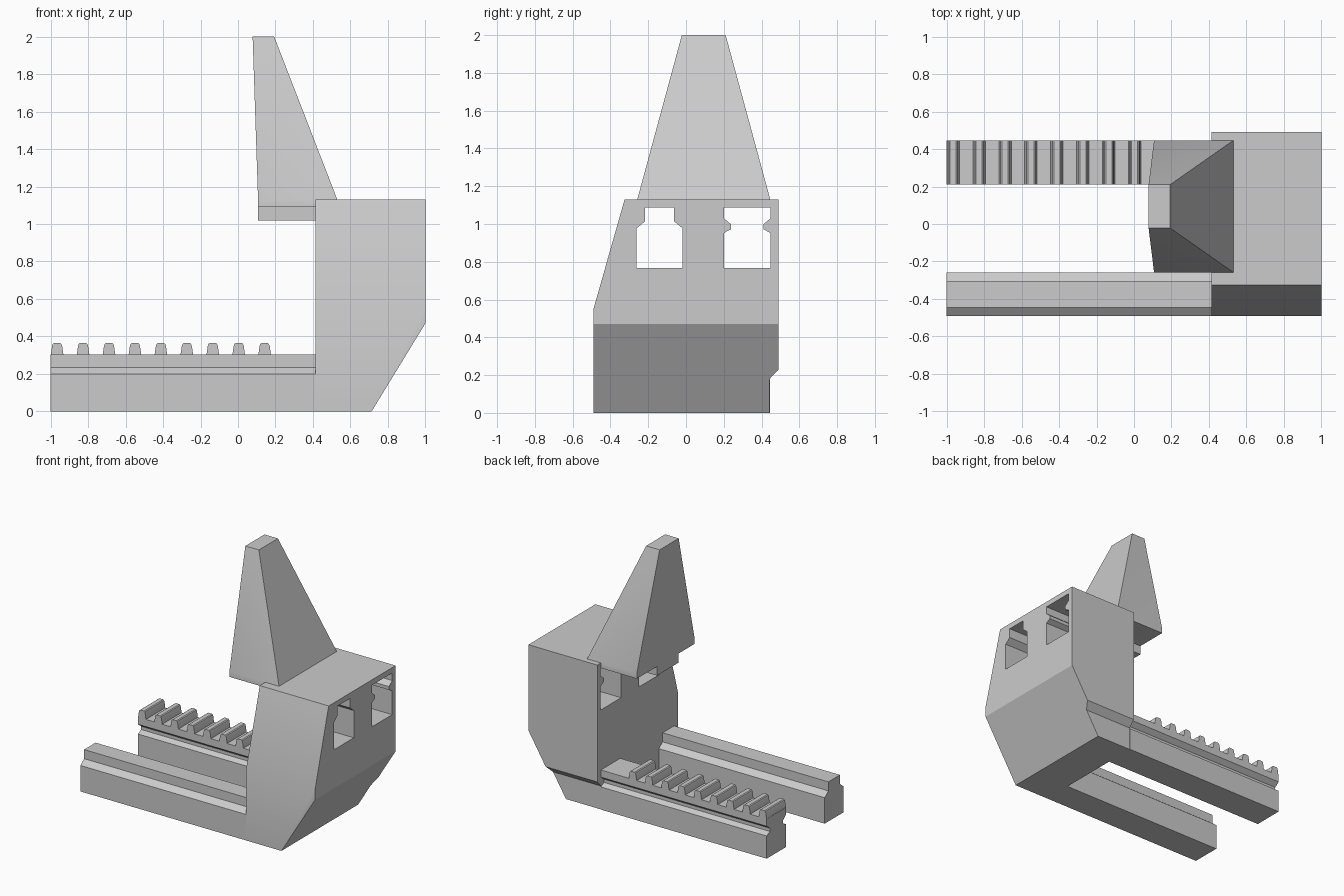
import bpy, bmesh, math
from mathutils import Vector

if "Cube" in bpy.data.objects:
    bpy.data.objects.remove(bpy.data.objects["Cube"])

grey = bpy.data.materials.new("plain grey")
grey.use_nodes = True
grey.diffuse_color = (0.6, 0.6, 0.6, 1)
grey.node_tree.nodes["Principled BSDF"].inputs["Base Color"].default_value = (0.6, 0.6, 0.6, 1)


def finish(name, bm, smooth=True):
    """Turn a bmesh into a named, shaded object."""
    bmesh.ops.recalc_face_normals(bm, faces=bm.faces)
    mesh = bpy.data.meshes.new(name)
    bm.to_mesh(mesh)
    bm.free()
    mesh.materials.append(grey)
    obj = bpy.data.objects.new(name, mesh)
    bpy.context.collection.objects.link(obj)
    if smooth:
        select(obj)
        bpy.ops.object.shade_smooth_by_angle(angle=math.radians(30))
    return obj


def select(obj):
    bpy.ops.object.select_all(action="DESELECT")
    obj.select_set(True)
    bpy.context.view_layer.objects.active = obj


def prism(points, axis, start, end):
    """Extrude a closed profile along x (points are y, z) or y (points are x, z)."""
    bm = bmesh.new()
    make = {"x": lambda p: (start, p[0], p[1]), "y": lambda p: (p[0], start, p[1])}[axis]
    face = bm.faces.new([bm.verts.new(make(p)) for p in points])
    move = Vector((end - start, 0, 0) if axis == "x" else (0, end - start, 0))
    extruded = bmesh.ops.extrude_face_region(bm, geom=[face])["geom"]
    verts = [v for v in extruded if isinstance(v, bmesh.types.BMVert)]
    bmesh.ops.translate(bm, vec=move, verts=verts)
    return bm


def mirrored(half, centre):
    """Complete a profile from its right half, listed bottom to top."""
    right = [(centre + w, z) for w, z in half]
    left = [(centre - w, z) for w, z in reversed(half)]
    return right + left


# Rail sections, shared by the rails and the sliding slots
stepped = [(0.115, 0), (0.115, 0.2), (0.07, 0.235), (0.07, 0.305)]
grooved = [(0.118, 0), (0.118, 0.175), (0.08, 0.195), (0.08, 0.22),
           (0.118, 0.25), (0.118, 0.305)]

# Body block with slanted front and chamfered lower end
body_profile = [(-0.49, 0), (-0.49, 0.55), (-0.325, 1.13), (0.49, 1.13),
                (0.49, 0.23), (0.443, 0.18), (0.443, 0)]
bm = prism(body_profile, "x", 0.413, 1.0)
cut = bmesh.ops.bisect_plane(bm, geom=bm.verts[:] + bm.edges[:] + bm.faces[:],
                             plane_co=(0.713, 0, 0), plane_no=(0.47, 0, -0.287),
                             clear_outer=True)["geom_cut"]
bmesh.ops.holes_fill(bm, edges=[e for e in cut if isinstance(e, bmesh.types.BMEdge)])
body = finish("body_block", bm, smooth=False)

# Slots cut through the body
for name, half, centre in (("stepped", stepped, -0.14), ("grooved", grooved, 0.324)):
    clearance = [(w + 0.006, 0.768 + z * 1.05) for w, z in half]
    cutter = finish(name + "_slot_cutter", prism(mirrored(clearance, centre), "x", 0.3, 1.1), False)
    cutter.hide_render = True
    mod = body.modifiers.new(name + "_slot", "BOOLEAN")
    mod.object, mod.operation, mod.solver = cutter, "DIFFERENCE", "EXACT"
    select(body)
    bpy.ops.object.modifier_apply(modifier=mod.name)
    bpy.data.objects.remove(cutter)
bpy.ops.object.shade_smooth_by_angle(angle=math.radians(30))

# Two parallel rails
finish("front_rail", prism(mirrored(stepped, -0.375), "x", -1.0, 0.413))
finish("rack_rail", prism(mirrored(grooved, 0.328), "x", -1.0, 0.413))

# Rack teeth
tooth = [(0.034, 0.3), (0.027, 0.348), (0.023, 0.36), (0.016, 0.365)]
for i in range(9):
    finish(f"rack_tooth_{i + 1}", prism(mirrored(tooth, -0.965 + i * 0.1384), "y", 0.21, 0.446))

# Tapered jaw: stacked rectangles (x0, x1, y0, y1, z)
rings = [(0.107, 0.53, -0.258, 0.446, 1.09), (0.107, 0.53, -0.258, 0.446, 1.13),
         (0.078, 0.193, -0.022, 0.21, 2.0)]
bm = bmesh.new()
loops = [[bm.verts.new(p) for p in ((a, c, z), (b, c, z), (b, d, z), (a, d, z))]
         for a, b, c, d, z in rings]
for low, high in zip(loops, loops[1:]):
    for i in range(4):
        j = (i + 1) % 4
        bm.faces.new((low[i], low[j], high[j], high[i]))
bm.faces.new(loops[0])
bm.faces.new(loops[-1])
# Keep the skirt under the overhang inside the body roof
for v in loops[0]:
    if v.co.x > 0.4:
        v.co.x = 0.42
finish("tapered_jaw", bm)

# Tongue under the jaw
tongue = [(0.107, 1.02), (0.413, 1.02), (0.413, 1.095), (0.107, 1.095)]
finish("jaw_tongue", prism(tongue, "y", -0.06, 0.2))
